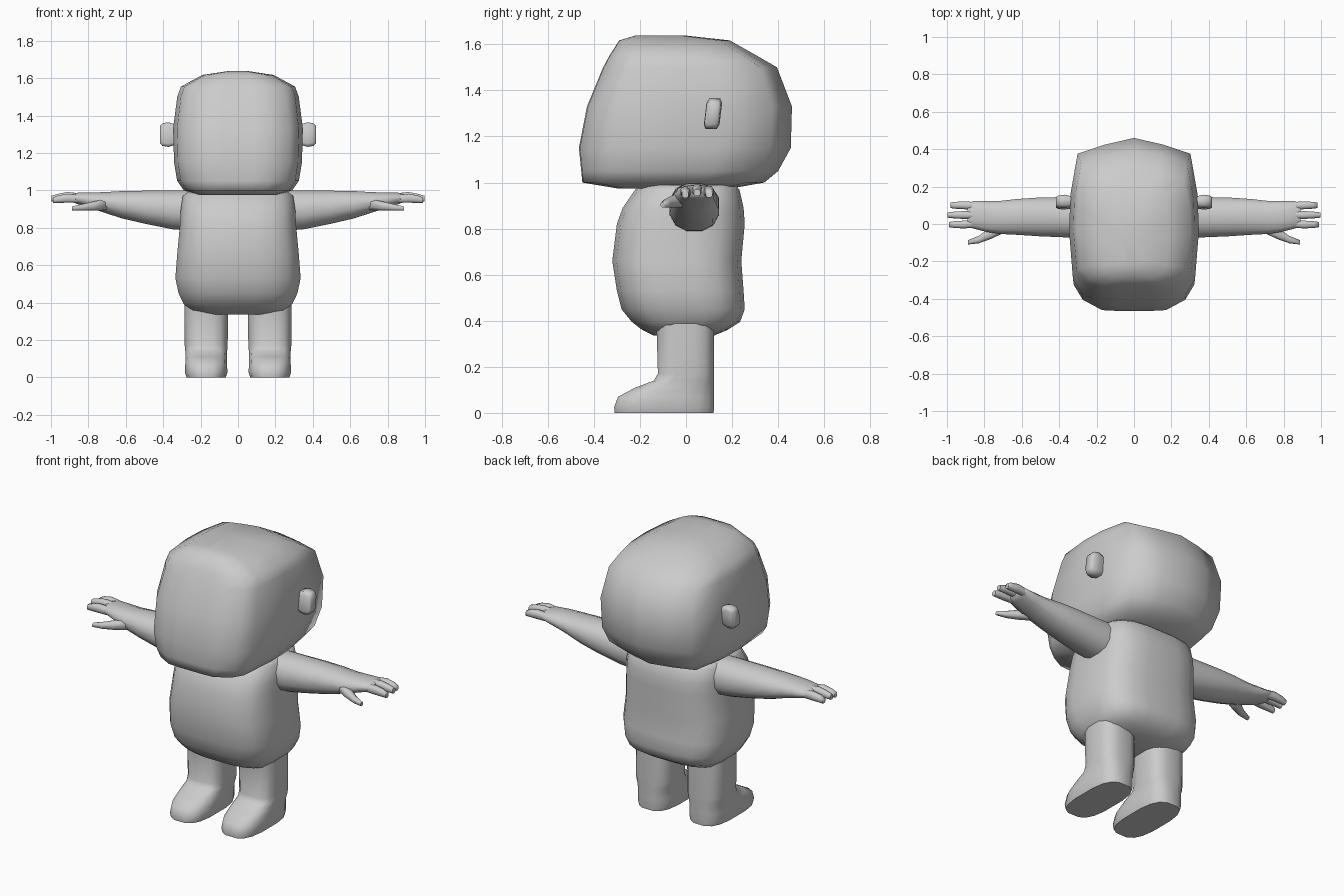
import bpy, bmesh, math

cube = bpy.data.objects.get("Cube")
if cube:
    bpy.data.objects.remove(cube, do_unlink=True)

mat = bpy.data.materials.new("plain grey")
mat.use_nodes = True
grey = (0.6, 0.6, 0.6, 1)
mat.diffuse_color = grey
mat.node_tree.nodes["Principled BSDF"].inputs["Base Color"].default_value = grey


def loft(name, rings, mirror=False, angle=70):
    """Skin a list of equal-length rings, close the ends and shade smooth."""
    bm = bmesh.new()
    rows = [[bm.verts.new(p) for p in ring] for ring in rings]
    n = len(rows[0])
    for a, b in zip(rows, rows[1:]):
        for i in range(n):
            j = (i + 1) % n
            bm.faces.new((a[i], a[j], b[j], b[i]))
    bm.faces.new(rows[0])
    bm.faces.new(rows[-1])
    bmesh.ops.recalc_face_normals(bm, faces=bm.faces)
    mesh = bpy.data.meshes.new(name)
    bm.to_mesh(mesh)
    bm.free()
    mesh.materials.append(mat)
    obj = bpy.data.objects.new(name, mesh)
    bpy.context.collection.objects.link(obj)
    bpy.ops.object.select_all(action="DESELECT")
    obj.select_set(True)
    bpy.context.view_layer.objects.active = obj
    bpy.ops.object.shade_smooth_by_angle(angle=math.radians(angle))
    if mirror:
        mod = obj.modifiers.new("mirror", "MIRROR")
        mod.use_mirror_merge = False
    return obj


def oval(n, power):
    """Unit superellipse points."""
    pts = []
    for i in range(n):
        t = math.tau * (i + 0.5) / n
        c, s = math.cos(t), math.sin(t)
        pts.append((math.copysign(abs(c) ** (2 / power), c),
                    math.copysign(abs(s) ** (2 / power), s)))
    m = max(abs(p[0]) for p in pts)
    return [(a / m, b / m) for a, b in pts]


def level(shape, z, w, front, back, cx=0):
    """Horizontal ring of half width w reaching from front to back."""
    mid, half = (front + back) / 2, (back - front) / 2
    return [(cx + w * a, mid + half * b, z) for a, b in shape]


def section(shape, x, y, z, ry, rz):
    """Ring across the arm at distance x."""
    return [(x, y + ry * a, z + rz * b) for a, b in shape]


# Head: flat face, straight cheeks and a shallow pointed back
half = [(0.25, -1), (0.5, -0.99), (0.8, -0.87), (0.94, -0.7), (1, -0.12),
        (0.98, 0.32), (0.87, 0.81), (0.45, 0.92)]
head_shape = [(0, -1)] + half + [(0, 1)] + [(-a, b) for a, b in reversed(half)]
head_levels = [(0.975, 0.21, -0.30, 0.20), (1.0, 0.29, -0.45, 0.34),
               (1.05, 0.325, -0.455, 0.40), (1.15, 0.342, -0.465, 0.455),
               (1.33, 0.347, -0.43, 0.46), (1.5, 0.325, -0.36, 0.395),
               (1.555, 0.305, -0.33, 0.30), (1.617, 0.19, -0.29, 0.19),
               (1.638, 0.05, -0.22, 0.0)]
loft("head", [level(head_shape, *l) for l in head_levels], angle=80)

# Ears: small wedges leaning back at the top
ear_rings = []
for x, y, ry, rz in [(0.32, 0.115, 0.026, 0.05), (0.372, 0.117, 0.034, 0.066),
                     (0.405, 0.116, 0.031, 0.06), (0.417, 0.116, 0.025, 0.046)]:
    ring = section(oval(8, 5), x, y, 1.298, ry, rz)
    ear_rings.append([(px, py + 0.12 * (pz - 1.298), pz) for px, py, pz in ring])
loft("ears", ear_rings, mirror=True)

# Body: full belly with a slightly hollow back
body_levels = [(0.335, 0.16, -0.14, 0.12), (0.36, 0.26, -0.19, 0.18),
               (0.395, 0.292, -0.235, 0.235), (0.45, 0.318, -0.28, 0.255),
               (0.53, 0.335, -0.30, 0.25), (0.66, 0.325, -0.32, 0.24),
               (0.82, 0.31, -0.30, 0.255), (0.89, 0.307, -0.275, 0.25),
               (0.97, 0.295, -0.22, 0.232), (0.99, 0.27, -0.19, 0.21)]
loft("body", [level(oval(20, 3.2), *l) for l in body_levels], angle=80)

# Legs with forward feet
leg_levels = [(0, 0.105, -0.31, 0.12), (0.025, 0.113, -0.312, 0.122),
              (0.07, 0.112, -0.295, 0.122), (0.11, 0.11, -0.22, 0.122),
              (0.14, 0.112, -0.14, 0.122), (0.17, 0.115, -0.122, 0.122),
              (0.34, 0.116, -0.127, 0.122), (0.42, 0.116, -0.127, 0.122)]
loft("legs", [level(oval(16, 3), *l, cx=0.17) for l in leg_levels], mirror=True)

# Arms running into flat palms
arm_path = [(0.22, 0.036, 0.89, 0.108, 0.108), (0.35, 0.036, 0.895, 0.108, 0.103),
            (0.5, 0.038, 0.91, 0.104, 0.088), (0.62, 0.038, 0.923, 0.096, 0.073),
            (0.72, 0.035, 0.936, 0.088, 0.054), (0.79, 0.04, 0.947, 0.082, 0.042),
            (0.86, 0.049, 0.957, 0.073, 0.03), (0.89, 0.05, 0.96, 0.06, 0.018)]
loft("arms", [section(oval(12, 2.2), *p) for p in arm_path], mirror=True)

# Fingers and thumbs
fingers = {"index": (-0.003, 0.953, 0.988), "middle": (0.048, 0.962, 0.997),
           "ring": (0.1, 0.955, 0.982)}
for label, (y, z, tip) in fingers.items():
    path = [(0.83, y * 0.9 + 0.006, z, 0.02, 0.02), (0.91, y, z + 0.005, 0.021, 0.024),
            (0.96, y, z, 0.018, 0.02), (tip, y, z - 0.006, 0.014, 0.015)]
    loft(label + "_fingers", [section(oval(8, 2.4), *p) for p in path], mirror=True)
thumb = [(0.7, -0.015, 0.925, 0.035, 0.03), (0.77, -0.052, 0.916, 0.03, 0.025),
         (0.83, -0.083, 0.909, 0.02, 0.018), (0.887, -0.098, 0.903, 0.012, 0.011)]
loft("thumbs", [section(oval(8, 2.4), *p) for p in thumb], mirror=True)
